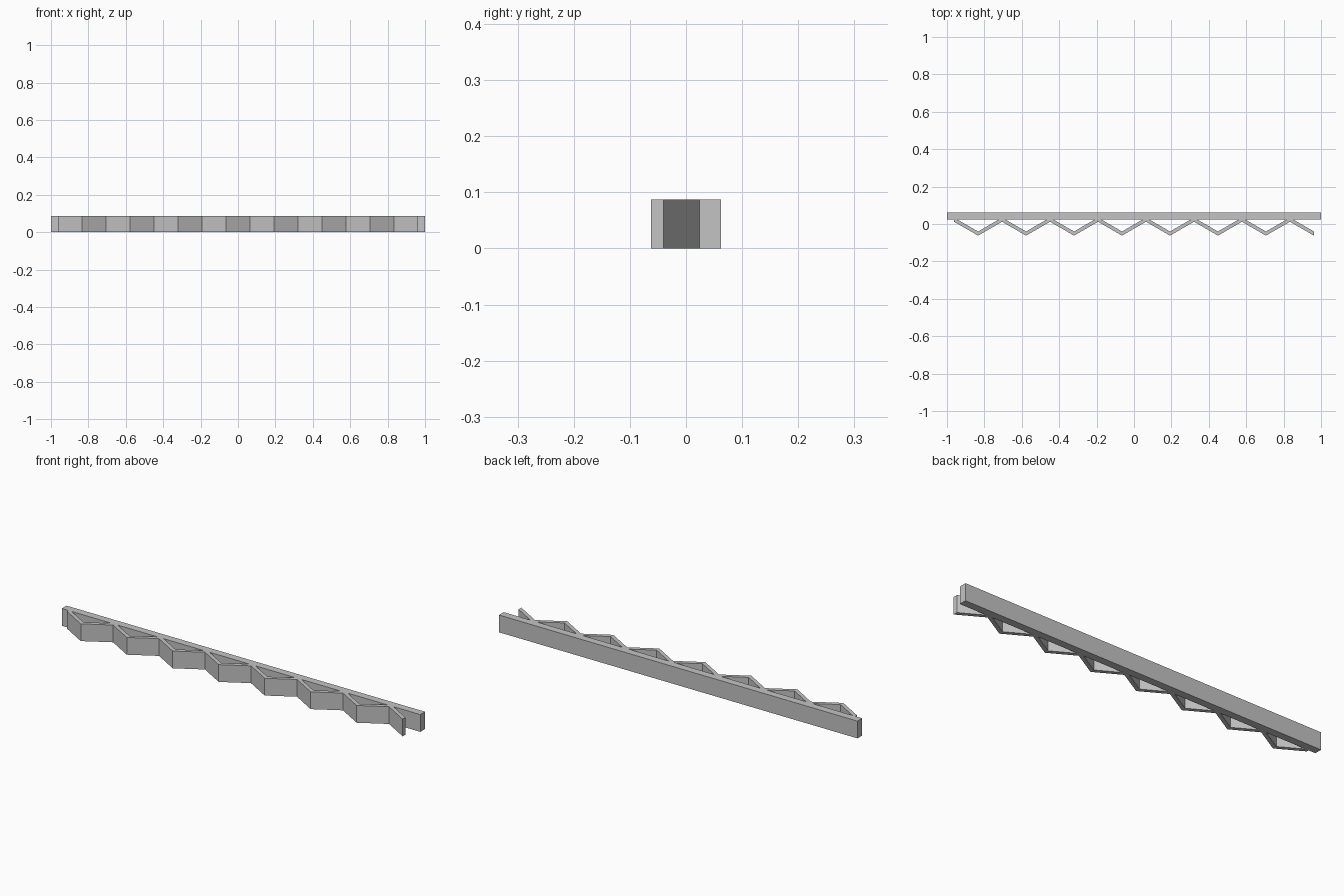
import bpy
import bmesh

if "Cube" in bpy.data.objects:
    bpy.data.objects.remove(bpy.data.objects["Cube"], do_unlink=True)

HEIGHT = 0.087
BEAM_FRONT, BEAM_BACK = 0.024, 0.062

gray = bpy.data.materials.new("plain gray")
gray.use_nodes = True
color = (0.55, 0.55, 0.55, 1)
gray.diffuse_color = color
gray.node_tree.nodes["Principled BSDF"].inputs["Base Color"].default_value = color


def extrude_strip(name, front, back):
    """Solid strip between two matching plan outlines, raised to HEIGHT."""
    bm = bmesh.new()
    a = [bm.verts.new((x, y, 0)) for x, y in front]
    b = [bm.verts.new((x, y, 0)) for x, y in back]
    base = [bm.faces.new((a[i], a[i + 1], b[i + 1], b[i]))
            for i in range(len(a) - 1)]
    top = bmesh.ops.extrude_face_region(bm, geom=base, use_keep_orig=True)
    verts = [g for g in top["geom"] if isinstance(g, bmesh.types.BMVert)]
    bmesh.ops.translate(bm, verts=verts, vec=(0, 0, HEIGHT))
    bmesh.ops.recalc_face_normals(bm, faces=bm.faces)
    mesh = bpy.data.meshes.new(name)
    bm.to_mesh(mesh)
    bm.free()
    mesh.materials.append(gray)
    obj = bpy.data.objects.new(name, mesh)
    bpy.context.collection.objects.link(obj)
    return obj


# Straight back beam
extrude_strip("back_beam",
              [(-1, BEAM_FRONT), (1, BEAM_FRONT)],
              [(-1, BEAM_BACK), (1, BEAM_BACK)])

# Folded strip whose inner corners sink into the beam
SEGMENTS = 15
REACH = 0.962
HALF = 0.011
LOW = -0.051
path = [(-REACH + 2 * REACH * i / SEGMENTS, LOW if i % 2 else BEAM_FRONT - 0.001)
        for i in range(SEGMENTS + 1)]
extrude_strip("zigzag_strip",
              [(x, y - HALF) for x, y in path],
              [(x, y + HALF) for x, y in path])
